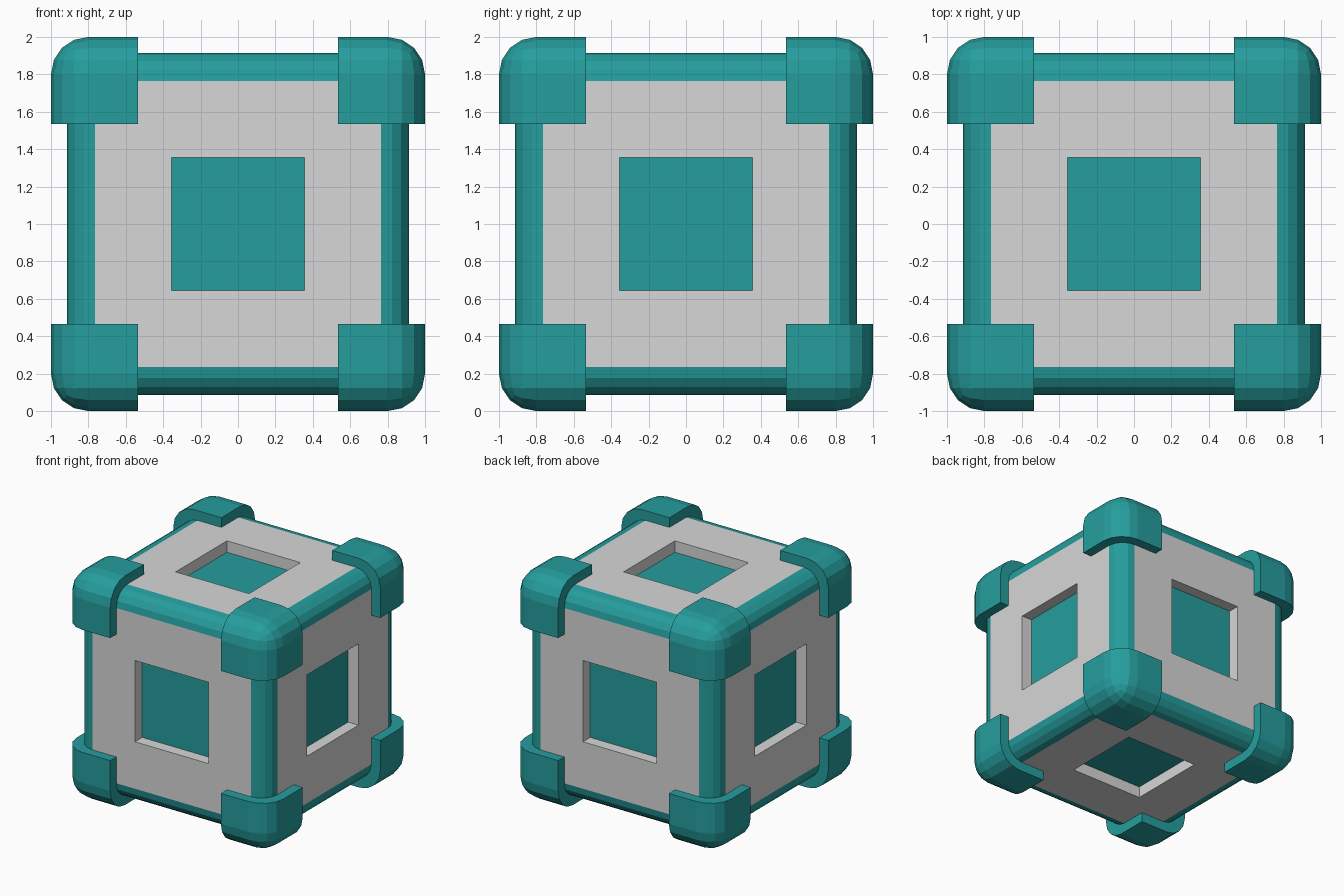
import bpy
import bmesh
from mathutils import Matrix, Vector

HALF = 0.915          # half width of the crate body
CAP_IN, CAP_OUT = 0.535, 1.0
CENTRE = Vector((0, 0, 1))

cube = bpy.data.objects.get("Cube")
if cube:
    bpy.data.objects.remove(cube, do_unlink=True)


def material(name, rgb):
    mat = bpy.data.materials.new(name)
    mat.use_nodes = True
    colour = (*rgb, 1)
    mat.diffuse_color = colour
    mat.node_tree.nodes["Principled BSDF"].inputs["Base Color"].default_value = colour
    return mat


def make_object(name, bm, materials):
    bmesh.ops.recalc_face_normals(bm, faces=bm.faces)
    mesh = bpy.data.meshes.new(name)
    bm.to_mesh(mesh)
    bm.free()
    for mat in materials:
        mesh.materials.append(mat)
    obj = bpy.data.objects.new(name, mesh)
    obj.location = CENTRE
    bpy.context.collection.objects.link(obj)
    return obj


def round_edges(bm, edges, radius):
    bmesh.ops.bevel(bm, geom=edges, offset=radius, offset_type='OFFSET',
                    segments=4, profile=0.5, affect='EDGES')


teal = material("teal", (0.019, 0.34, 0.34))
grey = material("light grey", (0.68, 0.68, 0.68))

# Crate body: rounded teal edges, grey panels, each with a square recess
bm = bmesh.new()
bmesh.ops.create_cube(bm, size=2 * HALF)
round_edges(bm, bm.edges[:], 0.15)
panels = [f for f in bm.faces if f.calc_area() > 1]
for f in panels:
    f.material_index = 1
bmesh.ops.inset_individual(bm, faces=panels, thickness=0.41, use_even_offset=True)
bmesh.ops.inset_individual(bm, faces=panels, thickness=0, depth=-0.1)
for f in panels:
    f.material_index = 0
make_object("crate_body", bm, [teal, grey])

# Corner guards: one rounded block mirrored to all eight corners
bm = bmesh.new()
middle = (CAP_IN + CAP_OUT) / 2
bmesh.ops.create_cube(bm, size=CAP_OUT - CAP_IN,
                      matrix=Matrix.Translation((middle, middle, middle)))
tip = max(bm.verts, key=lambda v: sum(v.co))
round_edges(bm, tip.link_edges[:], 0.2)
guards = make_object("corner_guards", bm, [teal])
mirror = guards.modifiers.new("Mirror", 'MIRROR')
mirror.use_axis = (True, True, True)
